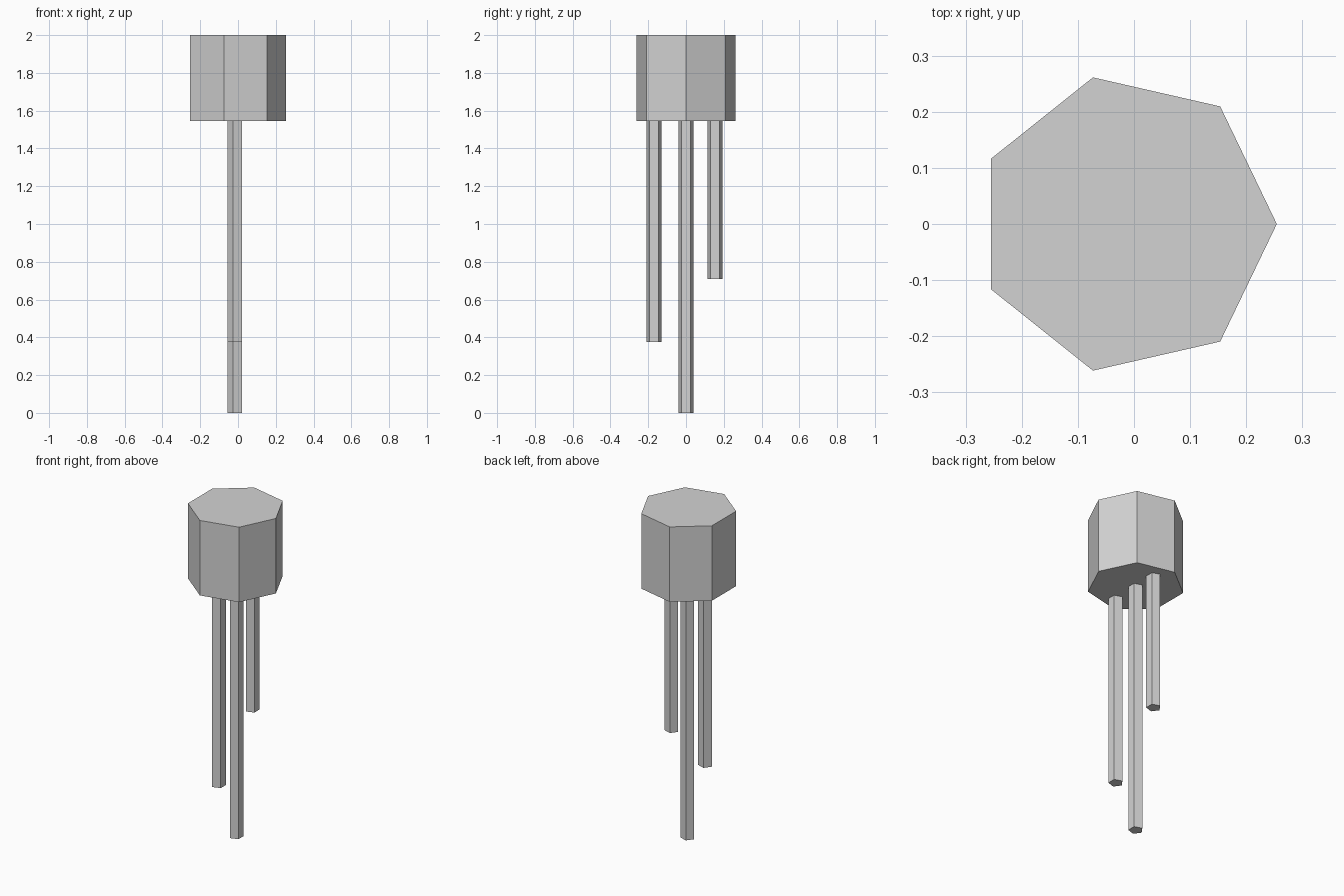
import bpy
import math

cube = bpy.data.objects.get("Cube")
if cube:
    bpy.data.objects.remove(cube, do_unlink=True)

CENTRE_X = -0.0135
BODY_BOTTOM, BODY_TOP = 1.545, 2.0

grey = bpy.data.materials.new("light_grey")
grey.use_nodes = True
grey.diffuse_color = (0.65, 0.65, 0.65, 1)
grey.node_tree.nodes["Principled BSDF"].inputs["Base Color"].default_value = grey.diffuse_color


def prism(name, sides, radius, y, bottom, top, point_angle):
    """Upright flat-sided prism with one corner at point_angle."""
    # Cylinder primitives start with a corner on +y
    bpy.ops.mesh.primitive_cylinder_add(
        vertices=sides, radius=radius, depth=top - bottom,
        location=(CENTRE_X, y, (top + bottom) / 2),
        rotation=(0, 0, point_angle - math.pi / 2))
    obj = bpy.context.object
    obj.name = name
    obj.data.materials.append(grey)
    return obj


# Seven-sided body, corner towards +x
prism("body", 7, 0.268, 0, BODY_BOTTOM, BODY_TOP, 0)

# Five-sided legs of different lengths, corner towards -x
for name, y, bottom in (("front_leg", -0.17, 0.375),
                        ("middle_leg", 0.0, 0.0),
                        ("back_leg", 0.153, 0.71)):
    prism(name, 5, 0.0415, y, bottom, BODY_BOTTOM, math.pi)
